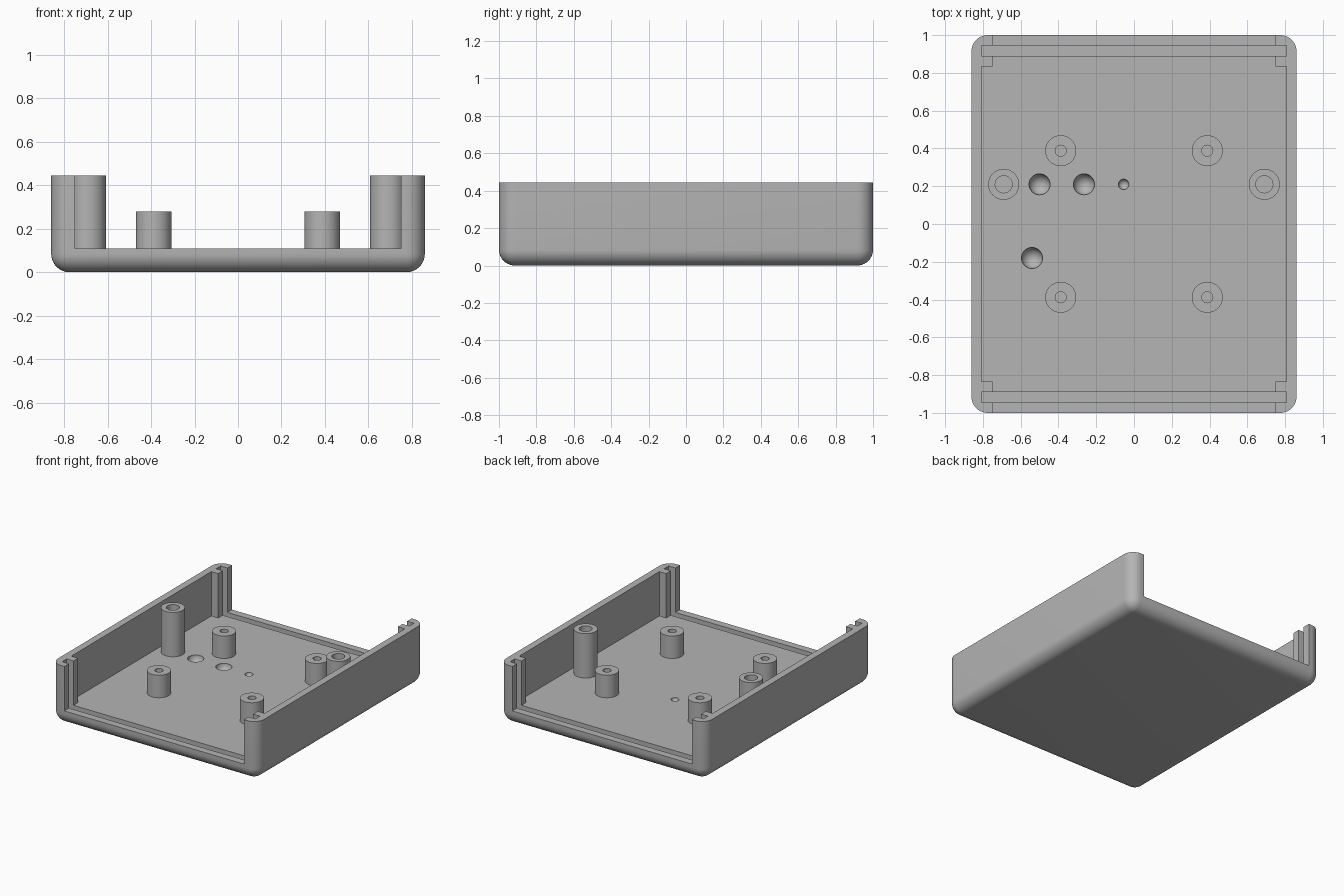
import bpy, bmesh, math
from mathutils import Matrix, Vector

default = bpy.data.objects.get("Cube")
if default:
    bpy.data.objects.remove(default, do_unlink=True)

# Overall sizes
HALF_X, HALF_Y, TOP = 0.86, 1.0, 0.445
WALL, FLOOR, ROUND = 0.053, 0.11, 0.085
INNER_X, RIB_X, RIB_Y = 0.807, 0.75, 0.835
SLOT_IN, SLOT_OUT = 0.89, 0.945

GREY = (0.46, 0.46, 0.46, 1)
plastic = bpy.data.materials.new("grey plastic")
plastic.use_nodes = True
plastic.diffuse_color = GREY
plastic.node_tree.nodes["Principled BSDF"].inputs["Base Color"].default_value = GREY


def make_object(name, bm):
    bmesh.ops.recalc_face_normals(bm, faces=bm.faces)
    mesh = bpy.data.meshes.new(name)
    bm.to_mesh(mesh)
    bm.free()
    mesh.materials.append(plastic)
    obj = bpy.data.objects.new(name, mesh)
    bpy.context.collection.objects.link(obj)
    return obj


def smooth(obj):
    bpy.ops.object.select_all(action="DESELECT")
    obj.select_set(True)
    bpy.context.view_layer.objects.active = obj
    bpy.ops.object.shade_smooth_by_angle(angle=math.radians(35))


def box(low, high):
    bm = bmesh.new()
    low, high = Vector(low), Vector(high)
    size = Matrix.Diagonal((*(high - low), 1))
    bmesh.ops.create_cube(bm, size=1, matrix=Matrix.Translation((low + high) / 2) @ size)
    return bm


def cut(target, bm):
    cutter = make_object("cutter", bm)
    cutter.hide_render = True
    mod = target.modifiers.new("cut", "BOOLEAN")
    mod.operation, mod.solver, mod.object = "DIFFERENCE", "EXACT", cutter
    bpy.context.view_layer.objects.active = target
    bpy.ops.object.modifier_apply(modifier=mod.name)
    bpy.data.objects.remove(cutter, do_unlink=True)


# Rounded tray block: every edge is rounded except the top rim
block = box((-HALF_X, -HALF_Y, 0), (HALF_X, HALF_Y, TOP))
edges = [e for e in block.edges if min(v.co.z for v in e.verts) < TOP / 2]
bmesh.ops.bevel(block, geom=edges, offset=ROUND, segments=10, profile=0.5, affect="EDGES")
tray = make_object("tray", block)

# Cavity, narrowed by ribs near the open ends
outline = []
for sx, sy in ((1, 1), (-1, 1), (-1, -1), (1, -1)):
    corner = [(INNER_X, RIB_Y), (RIB_X, RIB_Y), (RIB_X, HALF_Y + 0.2)]
    if sx * sy < 0:
        corner.reverse()
    outline += [(sx * x, sy * y, FLOOR) for x, y in corner]
cavity = bmesh.new()
face = cavity.faces.new([cavity.verts.new(p) for p in outline])
raised = bmesh.ops.extrude_face_region(cavity, geom=[face])["geom"]
bmesh.ops.translate(cavity, vec=(0, 0, 1),
                    verts=[v for v in raised if isinstance(v, bmesh.types.BMVert)])
cut(tray, cavity)

# Panel slots across both ends
for side in (-1, 1):
    y0, y1 = sorted((side * SLOT_IN, side * SLOT_OUT))
    cut(tray, box((-INNER_X, y0, WALL), (INNER_X, y1, 1)))

# Round dimples in the floor
for x, y, r in ((-0.5, 0.21, 0.056), (-0.265, 0.21, 0.056),
                (-0.055, 0.21, 0.028), (-0.54, -0.18, 0.056)):
    ball = bmesh.new()
    bmesh.ops.create_uvsphere(ball, u_segments=32, v_segments=17, radius=r,
                              matrix=Matrix.Translation((x, y, FLOOR)))
    cut(tray, ball)
smooth(tray)


# Hollow screw posts
def post(name, x, y, top, hole):
    bm = bmesh.new()
    profile = [(0.082, FLOOR), (0.082, top), (hole, top), (hole, FLOOR)]
    verts = [bm.verts.new((r, 0, z)) for r, z in profile]
    lines = [bm.edges.new(pair) for pair in zip(verts, verts[1:])]
    bmesh.ops.spin(bm, geom=verts + lines, cent=(0, 0, 0), axis=(0, 0, 1),
                   angle=math.tau, steps=40)
    bmesh.ops.remove_doubles(bm, verts=bm.verts, dist=0.0001)
    obj = make_object(name, bm)
    obj.location = (x, y, 0)
    smooth(obj)


for sx, side in ((1, "left"), (-1, "right")):
    post(f"tall_post_{side}", sx * 0.69, 0.21, TOP, 0.045)
    for sy, end in ((-1, "front"), (1, "back")):
        post(f"short_post_{end}_{side}", sx * 0.388, sy * 0.388, 0.28, 0.029)
